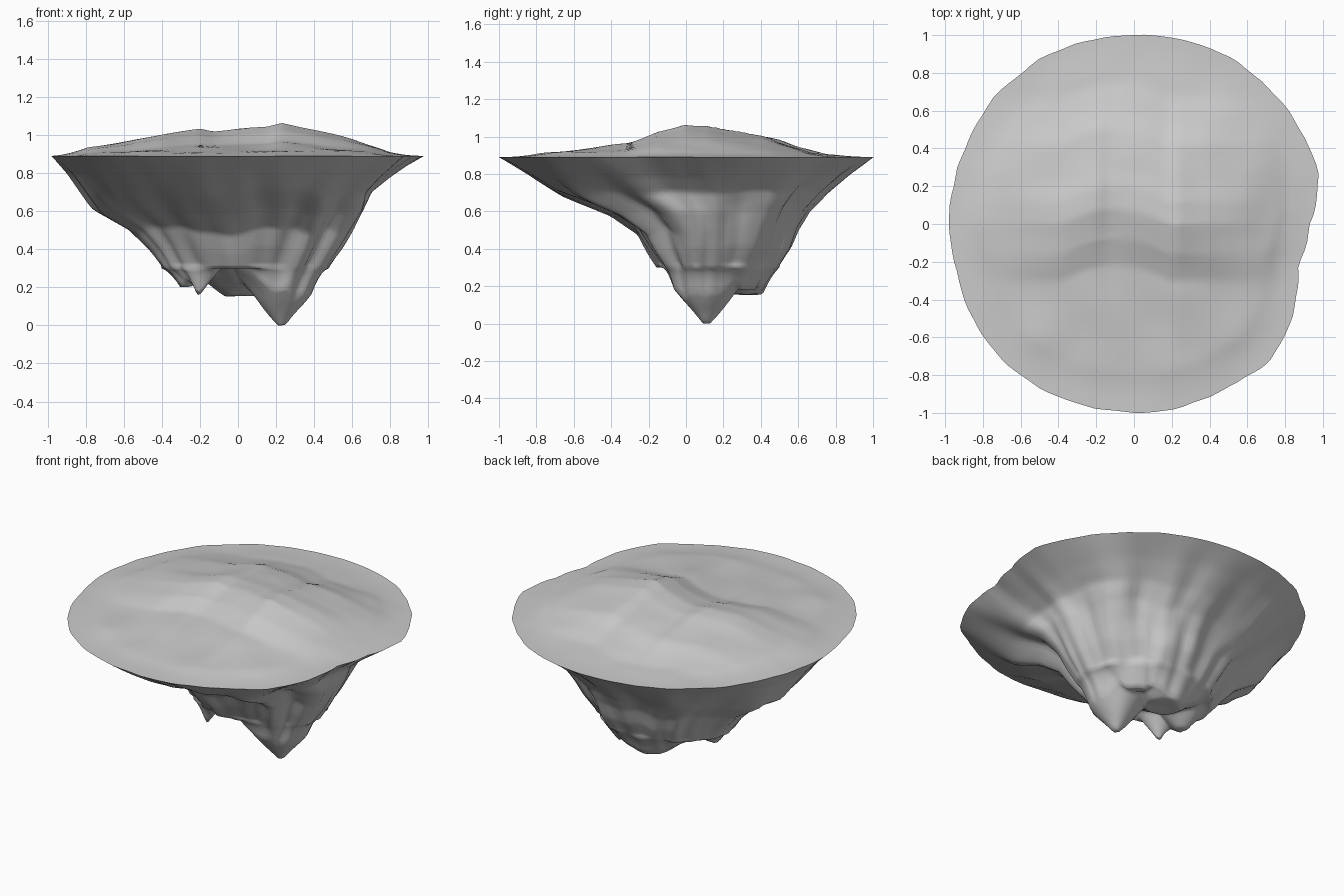
import bpy
import bmesh
from math import cos, sin, pi, atan2, hypot
from mathutils import Vector, noise

cube = bpy.data.objects.get("Cube")
if cube:
    bpy.data.objects.remove(cube, do_unlink=True)

SEGMENTS = 120
RIM_HEIGHT = 0.89
WALL_FOOT = 0.3

stone = bpy.data.materials.new("pale grey stone")
stone.use_nodes = True
stone.diffuse_color = (0.6, 0.6, 0.6, 1)
stone.node_tree.nodes["Principled BSDF"].inputs["Base Color"].default_value = (0.6, 0.6, 0.6, 1)


def interpolate(points, value):
    """Piecewise linear lookup in a short list of (position, result)."""
    if value <= points[0][0]:
        return points[0][1]
    for (a, first), (b, second) in zip(points, points[1:]):
        if value <= b:
            return first + (second - first) * (value - a) / (b - a)
    return points[-1][1]


def rough(x, y, z, frequency, amount):
    return amount * noise.noise(Vector((x, y, z)) * frequency)


# Rim radius every fifteen degrees, counter-clockwise from +x
rim_radii = [.93, 1.015, 1.01, 1.01, 1.02, 1.01, 1, 1, 1, 1, .98, .98,
             .98, .97, .99, 1, 1, .99, 1, 1, 1, 1.02, .97, .905]


def rim_radius(angle):
    step = (angle % (2 * pi)) / (2 * pi) * len(rim_radii)
    i = int(step) % len(rim_radii)
    blend = step - int(step)
    base = rim_radii[i] * (1 - blend) + rim_radii[(i + 1) % len(rim_radii)] * blend
    return base + rough(cos(angle), sin(angle), 0, 7, 0.012)


def build(name, rings, centre, upward):
    """Join closed rings, outermost first, and close them on a centre point."""
    mesh = bpy.data.meshes.new(name)
    bm = bmesh.new()
    loops = [[bm.verts.new(p) for p in ring] for ring in rings]
    for outer, inner in zip(loops, loops[1:]):
        for i in range(SEGMENTS):
            j = (i + 1) % SEGMENTS
            bm.faces.new((outer[i], outer[j], inner[j], inner[i]))
    tip = bm.verts.new(centre)
    for i in range(SEGMENTS):
        bm.faces.new((loops[-1][i], loops[-1][(i + 1) % SEGMENTS], tip))
    if not upward:
        bmesh.ops.reverse_faces(bm, faces=bm.faces[:])
    for face in bm.faces:
        face.smooth = True
    bm.to_mesh(mesh)
    bm.free()
    mesh.materials.append(stone)
    obj = bpy.data.objects.new(name, mesh)
    bpy.context.collection.objects.link(obj)


angles = [2 * pi * i / SEGMENTS for i in range(SEGMENTS)]

# Gentle hilltop: one rise profile across x, one across y
rise_x = [(-1, .05), (-.7, .34), (-.4, .63), (-.2, .83), (-.13, .76), (0, .83),
          (.15, .86), (.23, 1), (.4, .83), (.6, .51), (.8, .13), (1, 0)]
rise_y = [(-1, 0), (-.6, .17), (-.4, .31), (-.22, .42), (-.08, .78), (.08, 1),
          (.2, .98), (.3, .85), (.5, .67), (.6, .4), (.75, .12), (1, 0)]


def hill(x, y):
    reach = hypot(x, y) / rim_radius(atan2(y, x))
    mask = min(1, max(0, 1 - reach) * 5)
    # the front scarp bows back in the middle
    bow = y + min(0.08, (x + 0.1) ** 2)
    rise = 0.172 * interpolate(rise_x, x) * interpolate(rise_y, bow)
    return RIM_HEIGHT + mask * (rise + rough(x, y, 0, 4, 0.01))


top_rings = []
for k in range(36):
    scale = 1 - k / 36
    ring = []
    for a in angles:
        r = rim_radius(a) * scale
        x, y = r * cos(a), r * sin(a)
        ring.append((x, y, hill(x, y) if k else RIM_HEIGHT))
    top_rings.append(ring)
build("island_top", top_rings, (0, 0, hill(0, 0)), True)

# Rocky underside: reach to each side by height
CX, CY = 0.05, 0.1
right = [(.3, .47), (.4, .54), (.5, .6), (.6, .655), (.7, .7), (.78, .8), (.89, .96)]
left = [(.3, -.4), (.4, -.47), (.5, -.56), (.6, -.73), (.7, -.81), (.8, -.89), (.89, -.98)]
back = [(.3, .49), (.4, .55), (.5, .59), (.6, .65), (.7, .75), (.8, .87), (.89, 1)]
front = [(.3, -.13), (.4, -.2), (.5, -.26), (.6, -.42), (.7, -.68), (.8, -.85), (.89, -1)]


def outline(angle, z):
    """Point on the plain oval cross-section at height z."""
    x_reach = interpolate(right if cos(angle) > 0 else left, z) - CX
    y_reach = interpolate(back if sin(angle) > 0 else front, z) - CY
    return CX + abs(x_reach) * cos(angle), CY + abs(y_reach) * sin(angle)


def wall_point(angle, z):
    depth = min(1, (RIM_HEIGHT - z) * 4)
    # ledges sit at uneven heights, and gullies run down the wall
    shift = depth * rough(cos(angle), sin(angle), 5, 3, 0.06)
    x, y = outline(angle, z + shift)
    gully = 1 + depth * (rough(cos(angle), sin(angle), z * 0.4, 2.6, 0.08)
                         + rough(cos(angle), sin(angle), z * 0.4, 6, 0.06))
    x, y = CX + (x - CX) * gully, CY + (y - CY) * gully
    # settle onto the uneven rim
    ox, oy = outline(angle, RIM_HEIGHT)
    r = rim_radius(angle)
    blend = max(0, (z - 0.6) / (RIM_HEIGHT - 0.6))
    return (x + (r * cos(angle) - ox) * blend, y + (r * sin(angle) - oy) * blend, z)


# Hanging tips: x, y, lowest point, blunt radius, slope
tips = [(.23, .11, 0, .02, 1.2), (-.21, -.03, .16, .01, 1.3), (.03, .3, .155, .1, .7),
        (-.28, .1, .2, .03, .7), (.27, .34, .18, .06, .7)]


def belly(x, y):
    lowest = min(z + slope * max(0, hypot(x - tx, y - ty) - blunt)
                 for tx, ty, z, blunt, slope in tips)
    return min(0.34, lowest)


under_rings = []
for k in range(37):
    z = RIM_HEIGHT - (RIM_HEIGHT - WALL_FOOT) * k / 36
    under_rings.append([wall_point(a, z) for a in angles])
edge = under_rings[-1]
for k in range(1, 24):
    scale = 1 - k / 24
    ring = []
    for px, py, pz in edge:
        x, y = CX + (px - CX) * scale, CY + (py - CY) * scale
        fade = min(1, k / 5)
        z = pz + (belly(x, y) - pz) * fade
        ring.append((x, y, max(0, z + fade * rough(x, y, 0, 9, 0.012))))
    under_rings.append(ring)
build("island_underside", under_rings, (CX, CY, belly(CX, CY)), False)
